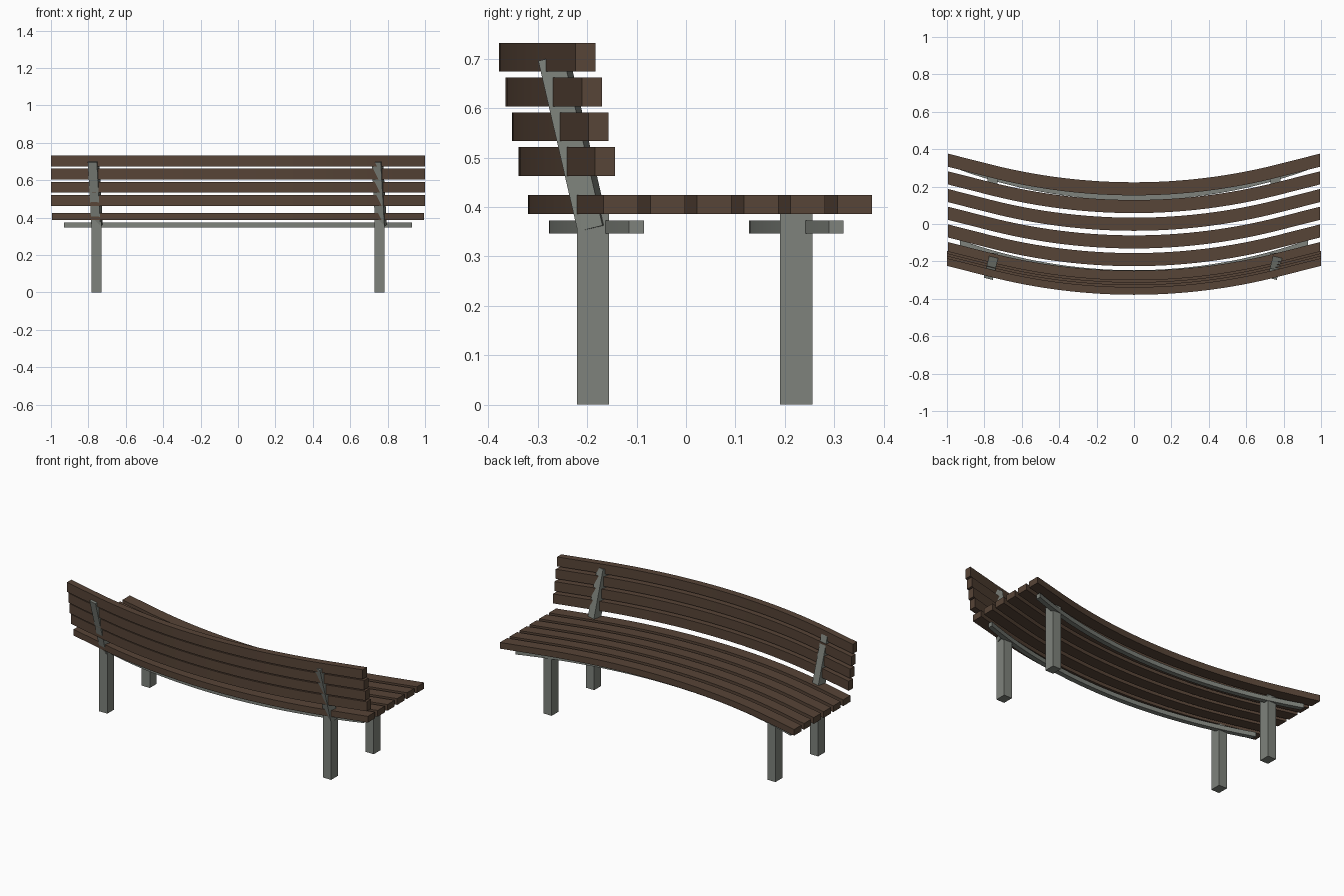
import bpy, bmesh, math
from mathutils import Matrix, Vector

if "Cube" in bpy.data.objects:
    bpy.data.objects.remove(bpy.data.objects["Cube"])


def material(name, rgb):
    m = bpy.data.materials.new(name)
    m.diffuse_color = (*rgb, 1)
    m.use_nodes = True
    m.node_tree.nodes["Principled BSDF"].inputs["Base Color"].default_value = m.diffuse_color
    return m


WOOD = material("brown wood", (0.095, 0.058, 0.038))
STEEL = material("grey metal", (0.21, 0.225, 0.2))


def finish(name, bm, mat, smooth=False):
    bmesh.ops.recalc_face_normals(bm, faces=bm.faces)
    me = bpy.data.meshes.new(name)
    bm.to_mesh(me)
    bm.free()
    me.materials.append(mat)
    ob = bpy.data.objects.new(name, me)
    bpy.context.collection.objects.link(ob)
    if smooth:
        bpy.ops.object.select_all(action='DESELECT')
        ob.select_set(True)
        bpy.context.view_layer.objects.active = ob
        bpy.ops.object.shade_smooth_by_angle(angle=math.radians(30))
    return ob


def arc(x, radius, straight_from):
    """Rise of the bow at x, running on straight past straight_from."""
    a = min(abs(x), straight_from)
    root = math.sqrt(radius * radius - a * a)
    return radius - root + (abs(x) - a) * a / root


def bowed_bar(name, mat, half, y0, y1, z0, z1, radius, straight_from):
    """Rectangular bar bowed in plan; y0 and y1 are its sides at mid length."""
    n = 32
    xs = [straight_from * (2 * i / n - 1) for i in range(n + 1)]
    if half > straight_from:
        xs = [-half] + xs + [half]
    bm = bmesh.new()
    rings = []
    for x in xs:
        d = arc(x, radius, straight_from)
        rings.append([bm.verts.new((x, y + d, z)) for y, z in
                      ((y0, z0), (y1, z0), (y1, z1), (y0, z1))])
    for a, b in zip(rings, rings[1:]):
        for i in range(4):
            j = (i + 1) % 4
            bm.faces.new((a[i], a[j], b[j], b[i]))
    bm.faces.new(rings[0])
    bm.faces.new(rings[-1])
    return finish(name, bm, mat, True)


def box(name, mat, centre, size, rot=Matrix.Identity(4)):
    bm = bmesh.new()
    bmesh.ops.create_cube(bm, size=1, matrix=Matrix.Translation(Vector(centre)) @ rot
                          @ Matrix.Diagonal((*size, 1)))
    return finish(name, bm, mat)


# Seat slats
for i in range(6):
    y = -0.32 + 0.0946 * i
    bowed_bar(f"seat_slat_{i + 1}", WOOD, 0.995, y, y + 0.07, 0.386, 0.424, 3.13, 0.77)

# Backrest slats, stepping outward as they rise
for i in range(4):
    y = -0.339 - 0.0131 * i
    z = 0.463 + 0.0703 * i
    bowed_bar(f"back_slat_{i + 1}", WOOD, 1.0, y, y + 0.041, z, z + 0.058, 3.13, 0.77)

# Bowed support rails under the seat
for name, y in (("back_rail", -0.277), ("front_rail", 0.127)):
    bowed_bar(name, STEEL, 0.93, y, y + 0.03, 0.346, 0.373, 2.75, 0.93)

# Legs
for side, x in (("left", -0.757), ("right", 0.757)):
    for name, y in (("back_leg", -0.188), ("front_leg", 0.223)):
        box(f"{side}_{name}", STEEL, (x, y, 0.193), (0.055, 0.065, 0.386))

# Leaning backrest posts, both turned the same way
lean = Matrix.Rotation(math.radians(-14), 4, 'Z') @ Matrix.Rotation(math.radians(13.4), 4, 'X')
for side, x in (("left", -0.763), ("right", 0.755)):
    box(f"{side}_back_post", STEEL, (x, -0.228, 0.529), (0.05, 0.053, 0.355), lean)
